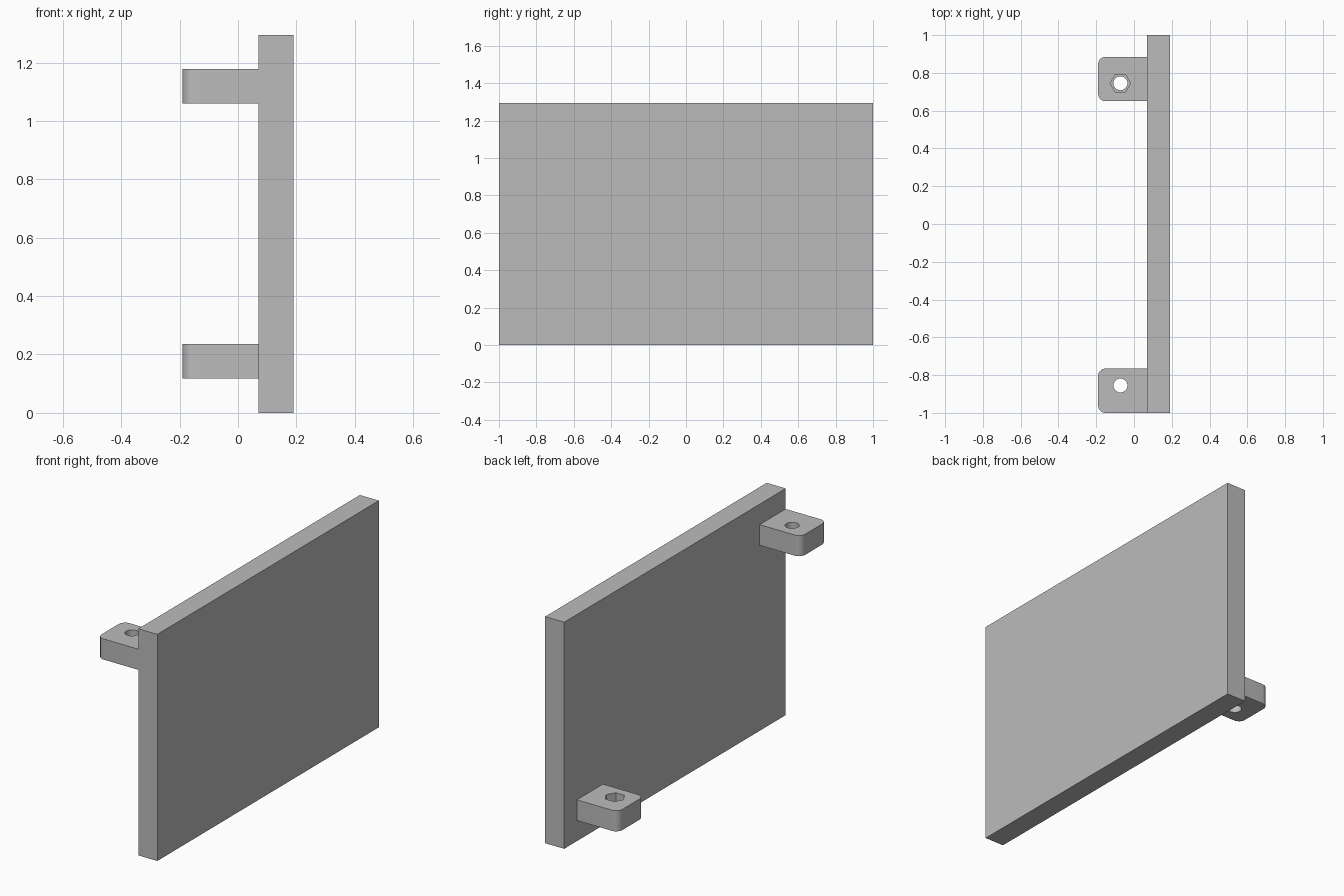
import bpy
import bmesh
import math
from mathutils import Matrix

default_cube = bpy.data.objects.get("Cube")
if default_cube:
    bpy.data.objects.remove(default_cube, do_unlink=True)

grey = bpy.data.materials.new("plain_grey")
grey.use_nodes = True
grey.diffuse_color = (0.5, 0.5, 0.5, 1)
grey.node_tree.nodes["Principled BSDF"].inputs["Base Color"].default_value = (0.5, 0.5, 0.5, 1)


def make_object(name, bm):
    mesh = bpy.data.meshes.new(name)
    bm.to_mesh(mesh)
    bm.free()
    mesh.materials.append(grey)
    obj = bpy.data.objects.new(name, mesh)
    bpy.context.collection.objects.link(obj)
    return obj


def box(name, low, high, round_radius=0):
    """Box between two corners, optionally rounding its upright edges on the -x side."""
    size = [b - a for a, b in zip(low, high)]
    centre = [(a + b) / 2 for a, b in zip(low, high)]
    bm = bmesh.new()
    bmesh.ops.create_cube(bm, size=1, matrix=Matrix.Translation(centre) @ Matrix.Diagonal((*size, 1)))
    if round_radius:
        edges = [e for e in bm.edges if all(v.co.x < centre[0] for v in e.verts)
                 and abs(e.verts[0].co.z - e.verts[1].co.z) > size[2] / 2]
        bmesh.ops.bevel(bm, geom=edges, offset=round_radius, segments=8, profile=0.5, affect='EDGES')
    return make_object(name, bm)


def cut_prism(target, sides, radius, x, y, bottom, top):
    """Cut an upright prism out of the target."""
    bm = bmesh.new()
    place = Matrix.Translation((x, y, (bottom + top) / 2))
    # The first corner points along x
    spin = Matrix.Rotation(math.pi / 2, 4, 'Z')
    bmesh.ops.create_cone(bm, cap_ends=True, segments=sides, radius1=radius, radius2=radius,
                          depth=top - bottom, matrix=place @ spin)
    cutter = make_object("hole_cutter", bm)
    cutter.hide_render = True
    mod = target.modifiers.new("hole", 'BOOLEAN')
    mod.operation = 'DIFFERENCE'
    mod.solver = 'EXACT'
    mod.object = cutter
    bpy.ops.object.select_all(action='DESELECT')
    bpy.context.view_layer.objects.active = target
    target.select_set(True)
    bpy.ops.object.modifier_apply(modifier=mod.name)
    bpy.data.objects.remove(cutter, do_unlink=True)


def mounting_lug(name, y, z, hole_y):
    """Round-cornered lug with a bolt hole right through it."""
    lug = box(name, (-0.19, y, z), (0.07, y + 0.235, z + 0.118), 0.04)
    cut_prism(lug, 32, 0.037, -0.072, hole_y, z - 0.1, z + 0.3)
    return lug


# Upright panel
box("panel", (0.07, -1, 0), (0.19, 1, 1.295))

# Lugs at opposite corners; the lower one has a hexagonal nut pocket
upper_lug = mounting_lug("upper_lug", -1, 1.06, -0.855)
lower_lug = mounting_lug("lower_lug", 0.65, 0.118, 0.745)
# Rotating a six-sided prism by a right angle puts corners on x
cut_prism(lower_lug, 6, 0.054, -0.072, 0.745, 0.175, 0.4)

for lug in (upper_lug, lower_lug):
    bpy.ops.object.select_all(action='DESELECT')
    bpy.context.view_layer.objects.active = lug
    lug.select_set(True)
    bpy.ops.object.shade_smooth_by_angle(angle=math.radians(30))
